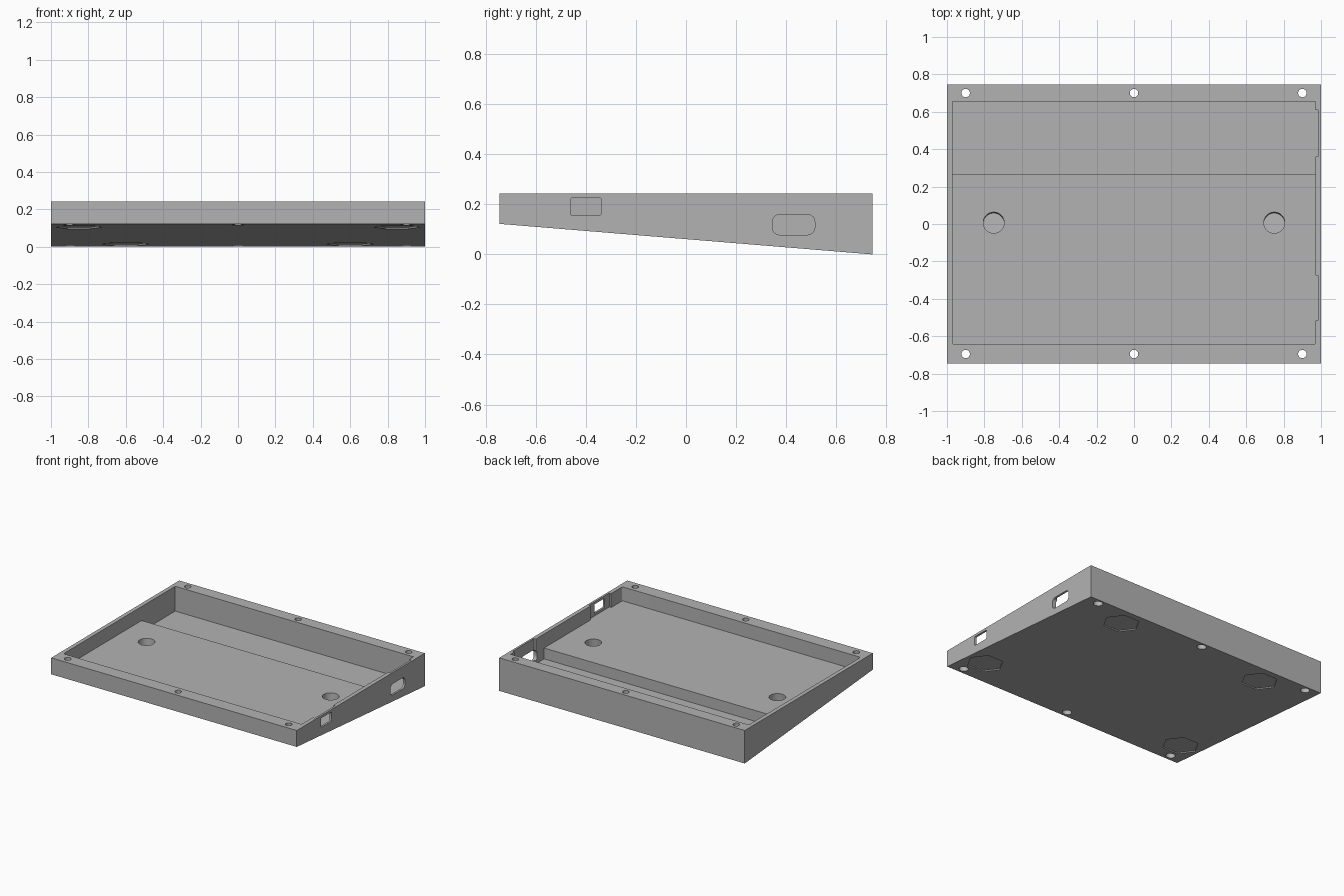
import bpy, math
from mathutils import Matrix, Vector
import bmesh

if "Cube" in bpy.data.objects:
    bpy.data.objects.remove(bpy.data.objects["Cube"])

TOP, FRONT_Z, HALF_Y = 0.243, 0.122, 0.745
SLOPE = -FRONT_Z / (2 * HALF_Y)
TILT = Matrix.Rotation(math.atan(SLOPE), 4, "X")

grey = bpy.data.materials.new("mid grey")
grey.use_nodes = True
grey.diffuse_color = (0.45, 0.45, 0.45, 1)
grey.node_tree.nodes["Principled BSDF"].inputs["Base Color"].default_value = (0.45, 0.45, 0.45, 1)


def underside(y):
    return FRONT_Z / 2 + SLOPE * y


def make_object(name, bm):
    bmesh.ops.recalc_face_normals(bm, faces=bm.faces)
    mesh = bpy.data.meshes.new(name)
    bm.to_mesh(mesh)
    bm.free()
    mesh.materials.append(grey)
    obj = bpy.data.objects.new(name, mesh)
    bpy.context.collection.objects.link(obj)
    return obj


def box(name, low, high, axis=None, radius=0, segments=3):
    """Box between two corners, with edges along one axis rounded."""
    low, high = Vector(low), Vector(high)
    bm = bmesh.new()
    bmesh.ops.create_cube(bm, size=1)
    for v in bm.verts:
        v.co = (low + high) / 2 + v.co * (high - low)
    if radius:
        edges = [e for e in bm.edges
                 if abs((e.verts[0].co - e.verts[1].co).normalized()[axis]) > 0.9]
        bmesh.ops.bevel(bm, geom=edges, offset=radius, segments=segments,
                        profile=0.5, affect="EDGES")
    return make_object(name, bm)


def prism(name, centre, radius, depth, sides, matrix=Matrix(), turn=0):
    bm = bmesh.new()
    bmesh.ops.create_cone(bm, cap_ends=True, segments=sides, radius1=radius,
                          radius2=radius, depth=depth)
    spin = Matrix.Rotation(turn, 4, "Z")
    bm.transform(Matrix.Translation(centre) @ matrix @ spin)
    return make_object(name, bm)


# wedge-shaped case: lower corners follow the sloping underside
case = box("case", (-1, -HALF_Y, 0), (1, HALF_Y, TOP))
for v in case.data.vertices:
    if v.co.z < TOP / 2:
        v.co.z = underside(v.co.y)

# stepped cavity: shallow tray and deep rear trough
cutters = [
    box("tray_cutter", (-0.97, -0.645, 0.14), (0.97, 0.655, 0.4), 2, 0.012),
    box("trough_cutter", (-0.97, 0.265, 0.06), (0.97, 0.655, 0.38)),
    # thinned wall behind each side opening
    box("front_pocket_cutter", (0.9, -0.515, 0.14), (0.985, -0.275, 0.37)),
    box("rear_pocket_cutter", (0.9, 0.36, 0.06), (0.985, 0.61, 0.36)),
    # openings in the side wall
    box("switch_opening_cutter", (0.93, -0.46, 0.157), (1.1, -0.34, 0.225), 0, 0.004, 2),
    box("socket_opening_cutter", (0.93, 0.345, 0.078), (1.1, 0.515, 0.16), 0, 0.03, 4),
]

# screw holes with wider counterbores below
for x in (-0.9, 0, 0.9):
    for y in (-0.695, 0.7):
        cutters.append(prism("screw_hole_cutter", (x, y, 0.15), 0.0225, 0.6, 24))
        cutters.append(prism("counterbore_cutter", (x, y, underside(y)), 0.032, 0.07, 24, TILT))

for side in (-1, 1):
    # blind round holes in the tray, square to the underside
    cutters.append(prism("round_hole_cutter", (side * 0.75, 0.008, 0.15), 0.056, 0.13, 40, TILT))
    # shallow hexagonal foot recesses
    for x, y in ((0.6, 0.585), (0.85, -0.53)):
        cutters.append(prism("foot_recess_cutter", (side * x, y, underside(y)),
                             0.125, 0.016, 6, TILT, math.radians(30)))

bpy.context.view_layer.objects.active = case
case.select_set(True)
for cutter in cutters:
    mod = case.modifiers.new("cut", "BOOLEAN")
    mod.operation = "DIFFERENCE"
    mod.solver = "EXACT"
    mod.object = cutter
    bpy.ops.object.modifier_apply(modifier=mod.name)
    bpy.data.objects.remove(cutter)

bpy.ops.object.shade_smooth_by_angle(angle=math.radians(30))
